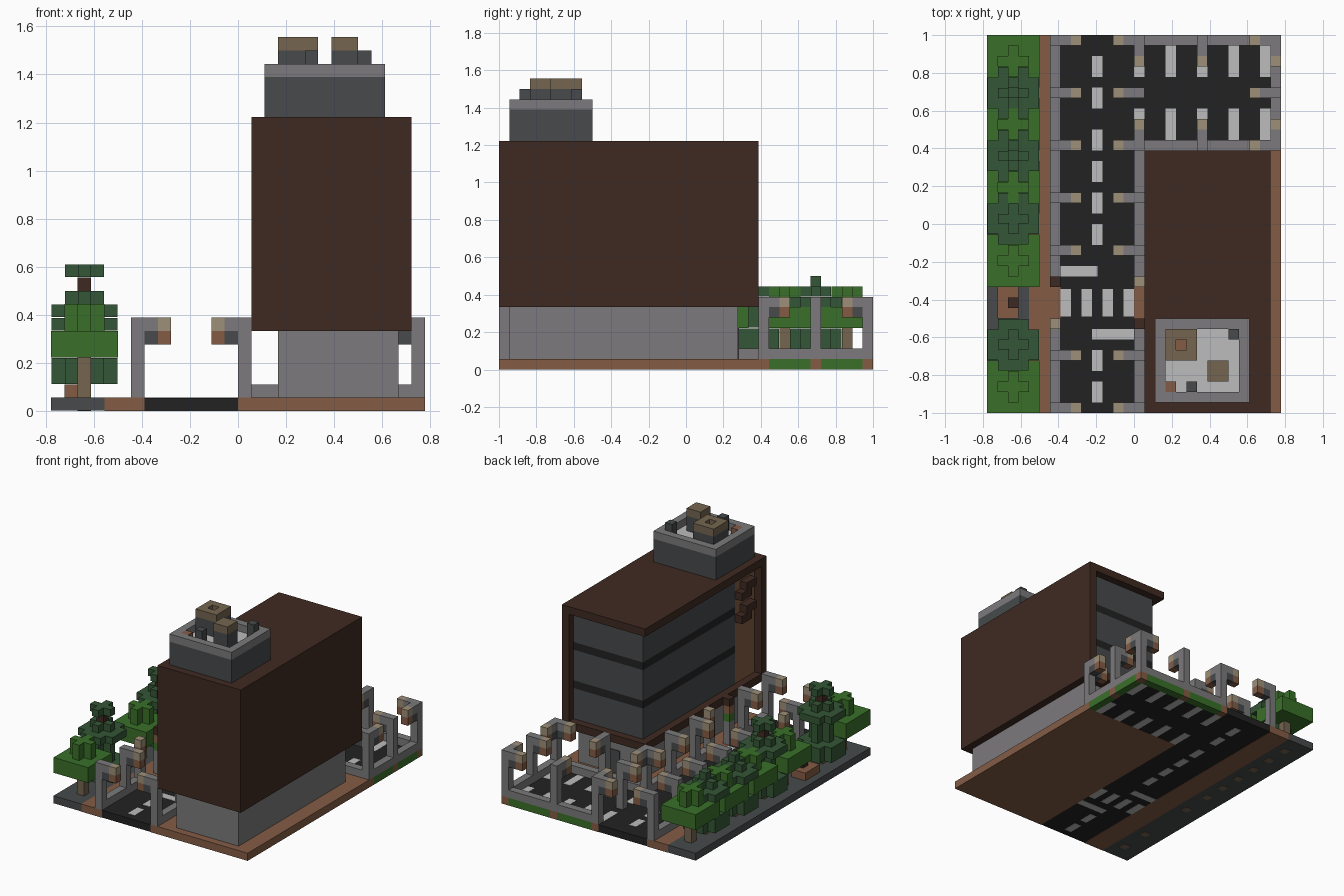
import bpy, bmesh
from mathutils import Vector

cube = bpy.data.objects.get("Cube")
if cube:
    bpy.data.objects.remove(cube, do_unlink=True)

V = 1 / 18           # size of one block
HEX = {"dark brown": "3f2a21", "brick": "845c45", "grey": "7c7a7c", "slate": "474a4b",
       "asphalt": "222222", "white": "bcbcbc", "leaf green": "3a7029",
       "pine green": "345636", "tan": "9e9079", "wood": "756550"}


def linear(c):
    return c / 12.92 if c <= 0.04045 else ((c + 0.055) / 1.055) ** 2.4


mats = {}
for name, code in HEX.items():
    col = [linear(int(code[n:n + 2], 16) / 255) for n in (0, 2, 4)] + [1]
    m = bpy.data.materials.new(name)
    m.use_nodes = True
    m.diffuse_color = col
    bsdf = m.node_tree.nodes["Principled BSDF"]
    bsdf.inputs["Base Color"].default_value = col
    bsdf.inputs["Roughness"].default_value = 0.9
    mats[name] = m

parts = {}


def box(part, color, x, y, z, shrink=0):
    """Queue a box spanning the given (low, high) block ranges; an int means one block."""
    spans = [(s, s + 1) if isinstance(s, int) else s for s in (x, y, z)]
    spans = [(a + shrink, b - shrink) for a, b in spans]
    parts.setdefault(part, (color, []))[1].append(spans)


def build():
    for name, (color, boxes) in parts.items():
        bm = bmesh.new()
        for spans in boxes:
            verts = bmesh.ops.create_cube(bm, size=1)["verts"]
            for v in verts:
                p = [a + (b - a) * (c + 0.5) for (a, b), c in zip(spans, v.co)]
                v.co = (Vector(p) - Vector((14, 18, 0))) * V
        mesh = bpy.data.meshes.new(name)
        bm.to_mesh(mesh)
        bm.free()
        mesh.materials.append(mats[color])
        bpy.context.collection.objects.link(bpy.data.objects.new(name, mesh))


# ground slabs
G = (0.03, 0.97)
box("sidewalk", "slate", (0, 4), (0, 36), (0.03, 1))
box("brick_paving", "brick", (4, 7), (0, 36), (0, 1))
box("brick_paving", "brick", (14, 28), (0, 26), (0, 1))
box("road", "asphalt", (7, 14), (0, 36), G)
box("parking_lot", "asphalt", (14, 27), (26, 35), G)
for j in (26, 31):
    box("verge", "leaf green", 27, (j, j + 4), (0, 1))
for i, end in ((15, 20), (21, 27)):
    box("verge", "leaf green", (i, end), 35, (0, 1))
for i, j in ((14, 35), (20, 35), (27, 35), (27, 30)):
    box("brick_paving", "brick", i, j, (0, 1))

# road and parking markings
for j in (1, 4, 16, 19, 22, 25, 29, 32):
    box("lane_dashes", "white", 10, (j, j + 2), (0, 1))
for i in range(7, 14, 2):
    box("crosswalk", "white", i, (9.2, 11.8), (0, 1))
box("stop_lines", "white", (7, 10.5), 13, (0, 1))
box("stop_lines", "white", (10, 14), 7, (0, 1))
for i in range(14, 27, 3):
    for j in (26, 32):
        box("parking_lines", "white", i, (j, j + 3), (0, 1))

# curbs
for i, end in ((6, 36), (14, 26)):
    box("curb", "grey", i, (0, 9), (1, 2))
    box("curb", "grey", i, (12, end), (1, 2))
box("curb", "grey", (15, 27), 25, (1, 2))
box("curb", "grey", (14, 27), 35, (1, 2))
box("curb", "grey", 27, (25, 36), (1, 2))


# street lamps
def lamp(i, j, *arms):
    box("lamp_posts", "grey", i, j, (1, 7))
    for dx, dy in arms:
        box("lamp_arms_lower", "slate", i + dx, j + dy, 5)
        box("lamp_arms", "grey", i + dx, j + dy, 6)
        box("lamp_bulbs", "brick", i + 2 * dx, j + 2 * dy, 5)
        box("lamp_heads", "tan", i + 2 * dx, j + 2 * dy, 6)


E, W, N, S = (1, 0), (-1, 0), (0, 1), (0, -1)
extra = {25: [N], 35: [S]}
for j in (0, 5, 15, 20, 25, 30, 35):
    lamp(6, j, E)
    if j != 30:
        lamp(14, j, W, *extra.get(j, []))
    if j >= 25:
        lamp(27, j, W, *extra.get(j, []))
lamp(14, 30, W)
lamp(20, 25, N)
lamp(20, 35, S)

# crossing signals
for i, j in ((14, 8), (6, 12)):
    box("signal_posts", "grey", i, j, (1, 4))
    box("signal_go", "leaf green", i, j, 4)
    box("signal_stop", "brick", i, j, 5)
    box("signal_caps", "dark brown", i, j, 6)
for i, j in ((6, 8), (14, 12)):
    box("signal_posts", "grey", i, j, (1, 5))
    box("lamp_bulbs", "brick", i, j, 5)
    box("lamp_heads", "tan", i, j, 6)

# building base with rear door
box("building_base", "grey", (17, 26), (1, 23), (1, 6))
box("rear_door", "slate", (20, 22), (23, 23.1), (1, 4))

# building shell: floor, roof, front wall and side wall
box("building_shell", "dark brown", (15, 27), (0, 25), 6)
box("building_shell", "dark brown", (15, 27), (0, 25), 21)
box("building_shell", "dark brown", (15, 27), 0, (7, 21))
box("building_shell", "dark brown", 26, (1, 25), (7, 21))

# recessed window storeys with dark bands between
for k in (7, 12, 17):
    box("windows", "slate", (16, 26), (5, 24), (k, k + 4))
    if k < 17:
        box("window_bands", "asphalt", (16, 26), (5, 24), k + 4)
box("brick_bay", "brick", (16, 26), (1, 5), (7, 21))
for j, k in ((2, 19), (3, 18), (2, 16), (3, 15)):
    box("bay_brackets", "dark brown", 15, (j, j + 2), k)

# roof plant room
box("plant_room", "slate", (16, 25), (1, 9), (22, 25))
box("plant_floor", "white", (17, 24), (2, 8), (25, 25.05))
for j in (1, 8):
    box("plant_rim", "grey", (16, 25), j, 25)
for i in (16, 24):
    box("plant_rim", "grey", i, (2, 8), 25)
box("vents", "slate", (17, 20), (5, 8), (25, 27))
box("vents", "slate", (21, 23), (3, 5), (25, 27))
for i, j in ((23, 7), (19, 2)):
    box("vents", "slate", i, j, (25, 27))
box("roof_hatch", "brick", 17, 2, 25)
box("vent_core", "brick", 18, 6, (27, 27.2))
for j in (5, 7):
    box("vent_caps", "wood", (17, 20), j, 27)
for i in (17, 19):
    box("vent_caps", "wood", i, 6, 27)
box("vent_caps", "wood", (21, 23), (3, 5), 27)


# trees
def tier(part, color, j, r, z, s):
    """A layer of leaves with notched corners, centred on column 2."""
    c = 2
    box(part, color, (c - r, c + r + 1), (j - r + 1, j + r), z, s)
    box(part, color, (c - r + 1, c + r), (j - r, j + r + 1), z, s)


def broad_tree(j):
    box("trunks", "wood", 2, j, (0, 4))
    box("broad_leaves", "leaf green", (0, 5), (max(j - 2, 0), min(j + 3, 36)), (4, 6))
    tier("broad_leaves", "leaf green", j, 1, (6, 8), 0)


def pine(j, tall):
    box("trunks", "wood", 2, j, (0, 3))
    tier("pine_leaves", "pine green", j, 2, (2, 4), 0.03)
    tier("pine_leaves", "pine green", j, 1, (4, 7), 0.03)
    if tall:
        tier("pine_leaves", "pine green", j, 2, 7, 0.03)
        tier("pine_leaves", "pine green", j, 1, 8, 0.03)
        box("pine_stems", "dark brown", 2, j, (9, 10))
        tier("pine_leaves", "pine green", j, 1, 10, 0.03)
    else:
        tier("pine_leaves", "pine green", j, 2, 6, 0.03)
        tier("pine_leaves", "pine green", j, 1, 7, 0.03)
        box("pine_leaves", "pine green", 2, j, 8)


for j in (2, 14, 21, 27, 33):
    broad_tree(j)
for j, tall in ((6, True), (18, True), (24, False), (30, False)):
    pine(j, tall)

# empty planter with stump
box("planter", "brick", (1, 3), (9, 12), (1, 2))
box("stump", "dark brown", 2, 10, (2, 2.5))

build()
